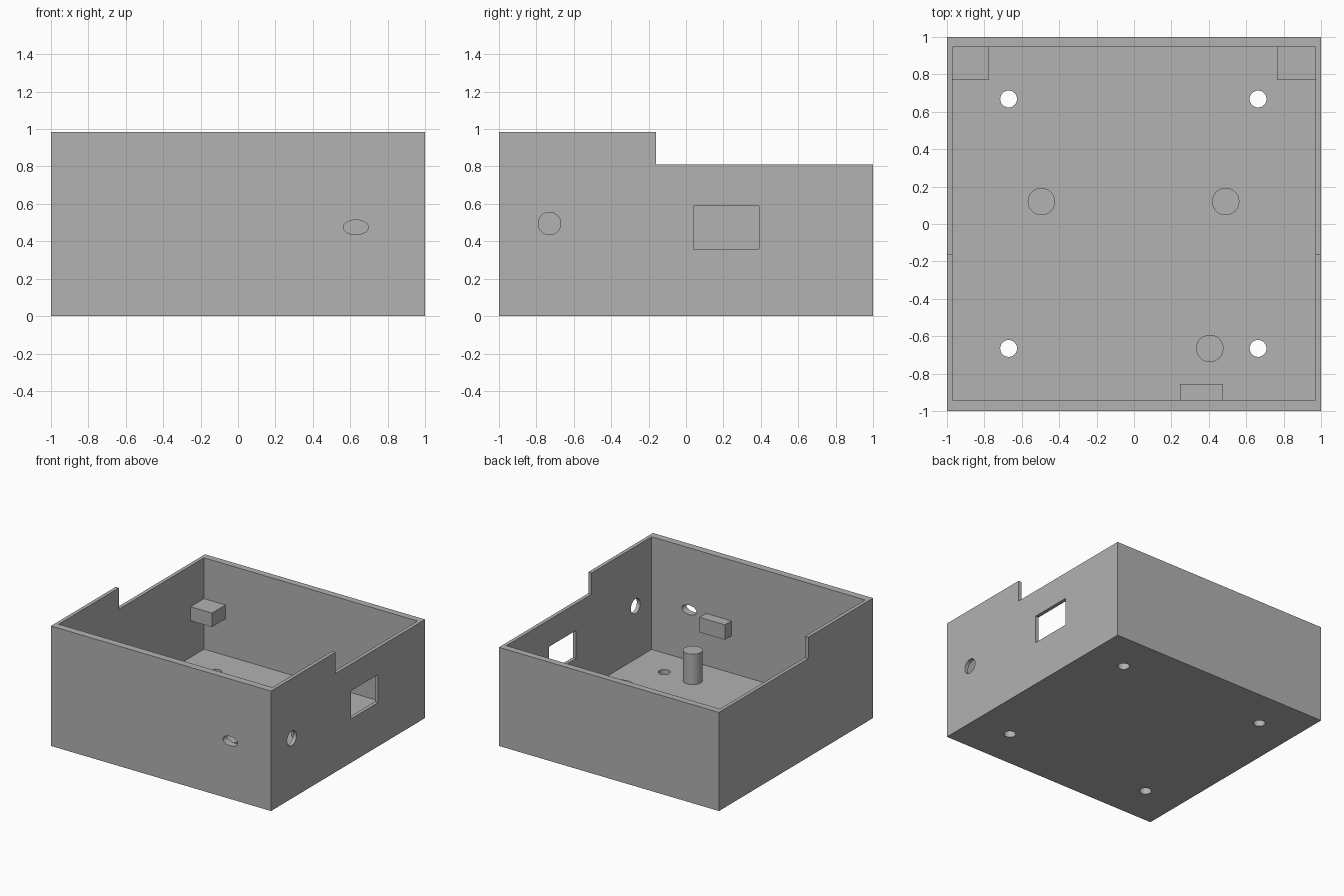
import bpy, bmesh, math
from mathutils import Matrix

cube = bpy.data.objects.get("Cube")
if cube:
    bpy.data.objects.remove(cube, do_unlink=True)

grey = bpy.data.materials.new("plain grey")
grey.use_nodes = True
GREY = (0.445, 0.445, 0.445, 1)
grey.diffuse_color = GREY
grey.node_tree.nodes["Principled BSDF"].inputs["Base Color"].default_value = GREY


def finish(name, bm):
    bmesh.ops.recalc_face_normals(bm, faces=bm.faces)
    mesh = bpy.data.meshes.new(name)
    bm.to_mesh(mesh)
    bm.free()
    mesh.materials.append(grey)
    obj = bpy.data.objects.new(name, mesh)
    bpy.context.collection.objects.link(obj)
    return obj


def box(name, xs, ys, zs):
    bm = bmesh.new()
    bmesh.ops.create_cube(bm, size=1)
    spans = (xs, ys, zs)
    for v in bm.verts:
        for i, (lo, hi) in enumerate(spans):
            v.co[i] = hi if v.co[i] > 0 else lo
    return finish(name, bm)


def cylinder(name, centre, depth, radii, axis="Z"):
    """Cylinder along an axis; radii are its two cross-section radii."""
    turn = {"X": Matrix.Rotation(math.pi / 2, 4, "Y"),
            "Y": Matrix.Rotation(math.pi / 2, 4, "X"),
            "Z": Matrix.Identity(4)}[axis]
    bm = bmesh.new()
    bmesh.ops.create_cone(
        bm, cap_ends=True, segments=48, radius1=1, radius2=1, depth=depth,
        matrix=Matrix.Translation(centre) @ turn @ Matrix.Diagonal((*radii, 1, 1)))
    return finish(name, bm)


def activate(obj):
    bpy.ops.object.select_all(action="DESELECT")
    obj.select_set(True)
    bpy.context.view_layer.objects.active = obj


# Outer body: stepped side profile extruded across the width
FLOOR, LOW, HIGH, STEP = 0.06, 0.81, 0.985, -0.16
profile = [(-1, 0), (1, 0), (1, LOW), (STEP, LOW), (STEP, HIGH), (-1, HIGH)]
bm = bmesh.new()
side = bm.faces.new([bm.verts.new((-1, y, z)) for y, z in profile])
ext = bmesh.ops.extrude_face_region(bm, geom=[side])
bmesh.ops.translate(bm, vec=(2, 0, 0),
                    verts=[e for e in ext["geom"] if isinstance(e, bmesh.types.BMVert)])
case = finish("case_shell", bm)

# Cavity, window, wall holes and floor screw holes
cutters = [
    box("cavity_cutter", (-0.97, 0.97), (-0.94, 0.945), (FLOOR, 1.2)),
    box("window_cutter", (0.9, 1.1), (0.04, 0.39), (0.36, 0.59)),
    cylinder("side_hole_cutter", (1, -0.73, 0.495), 0.2, (0.06, 0.06), "X"),
    cylinder("front_hole_cutter", (0.63, -1, 0.475), 0.3, (0.067, 0.039), "Y"),
]
for x in (-0.67, 0.663):
    for y in (-0.665, 0.668):
        cutters.append(cylinder("screw_hole_cutter", (x, y, 0), 0.3, (0.045, 0.045)))

activate(case)
for cutter in cutters:
    cutter.hide_render = True
    mod = case.modifiers.new(cutter.name, "BOOLEAN")
    mod.operation = "DIFFERENCE"
    mod.solver = "EXACT"
    mod.object = cutter
    bpy.ops.object.modifier_apply(modifier=mod.name)
    bpy.data.objects.remove(cutter, do_unlink=True)

# Support blocks on the walls
BLOCK_Z = (0.36, 0.475)
box("back_right_block", (-0.98, -0.775), (0.77, 0.96), BLOCK_Z)
box("back_left_block", (0.765, 0.98), (0.77, 0.96), BLOCK_Z)
box("front_block", (0.245, 0.475), (-0.96, -0.855), (0.365, 0.488))

# Standing posts on the floor
POST_TOP, POST_BASE = 0.31, 0.03
posts = [cylinder(name, (x, y, (POST_TOP + POST_BASE) / 2), POST_TOP - POST_BASE, (0.073, 0.073))
         for name, x, y in (("right_post", -0.495, 0.12),
                            ("left_post", 0.49, 0.12),
                            ("front_post", 0.405, -0.665))]

for obj in [case] + posts:
    activate(obj)
    bpy.ops.object.shade_smooth_by_angle(angle=math.radians(30))
